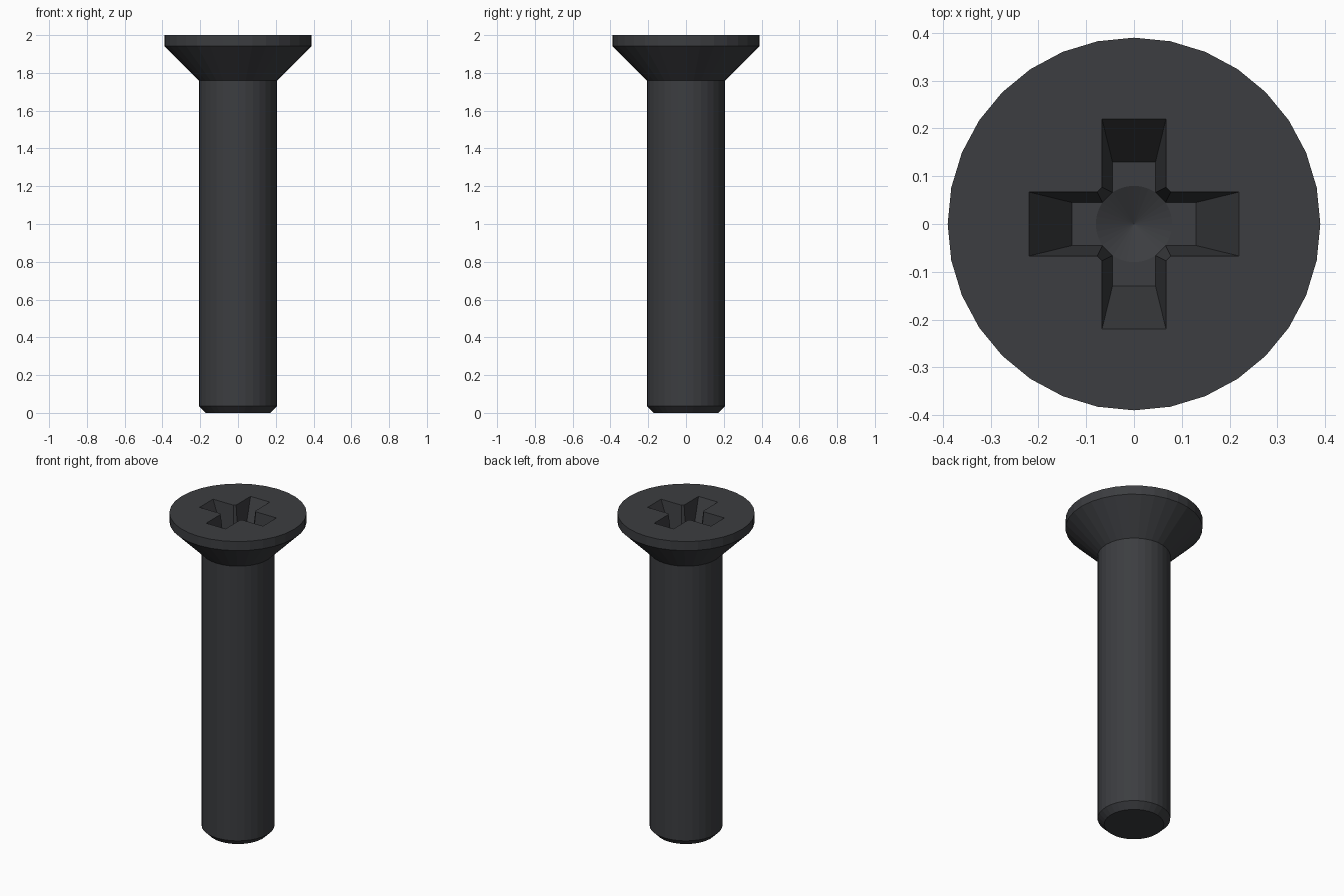
import bpy, math

if "Cube" in bpy.data.objects:
    bpy.data.objects.remove(bpy.data.objects["Cube"])

SIDES = 32
TOP, FLOOR, TIP = 2.0, 1.79, 1.75


def make_object(name, verts, faces):
    mesh = bpy.data.meshes.new(name)
    mesh.from_pydata(verts, [], faces)
    mesh.update()
    obj = bpy.data.objects.new(name, mesh)
    bpy.context.collection.objects.link(obj)
    return obj


def loft(name, rings):
    """Closed solid through rings listed from bottom to top."""
    n = len(rings[0])
    verts = [p for ring in rings for p in ring]
    faces = [list(range(n))[::-1], [len(verts) - n + i for i in range(n)]]
    for k in range(len(rings) - 1):
        a, b = k * n, (k + 1) * n
        faces += [(a + i, a + (i + 1) % n, b + (i + 1) % n, b + i) for i in range(n)]
    return make_object(name, verts, faces)


def circle(r, z):
    return [(r * math.cos(math.tau * i / SIDES), r * math.sin(math.tau * i / SIDES), z)
            for i in range(SIDES)]


def cross(t):
    """Cross outline with chamfered inner corners; t = 0 at floor, 1 at top."""
    mix = lambda a, b: a + (b - a) * t
    length, w, c = mix(0.13, 0.22), mix(0.045, 0.067), mix(0.066, 0.077)
    z = mix(FLOOR, TOP)
    ring = []
    for k in range(4):
        co, si = round(math.cos(k * math.pi / 2)), round(math.sin(k * math.pi / 2))
        for x, y in ((c, -w), (length, -w), (length, w), (c, w)):
            ring.append((x * co - y * si, x * si + y * co, z))
    return ring


# Shank and countersunk head
screw = loft("countersunk_screw", [circle(r, z) for r, z in (
    (0.17, 0), (0.207, 0.037), (0.207, 1.76), (0.39, 1.943), (0.39, TOP))])

# Tapered cross recess and its conical centre
cutters = [
    loft("recess_cutter", [cross(0), cross(1.2)]),
    make_object("centre_cutter",
                circle(0.08, FLOOR + 0.003) + circle(0.08, FLOOR - 0.001) + [(0, 0, TIP)],
                [list(range(SIDES))]
                + [(SIDES + i, SIDES + (i + 1) % SIDES, (i + 1) % SIDES, i) for i in range(SIDES)]
                + [(2 * SIDES, SIDES + (i + 1) % SIDES, SIDES + i) for i in range(SIDES)]),
]
bpy.context.view_layer.objects.active = screw
for cutter in cutters:
    cutter.hide_render = True
    mod = screw.modifiers.new(cutter.name, 'BOOLEAN')
    mod.operation, mod.solver, mod.object = 'DIFFERENCE', 'EXACT', cutter
    bpy.ops.object.modifier_apply(modifier=mod.name)
    bpy.data.objects.remove(cutter)

# Dark steel
steel = bpy.data.materials.new("dark_steel")
steel.diffuse_color = (0.045, 0.047, 0.052, 1)
steel.use_nodes = True
steel.node_tree.nodes["Principled BSDF"].inputs["Base Color"].default_value = steel.diffuse_color
screw.data.materials.clear()
screw.data.materials.append(steel)
